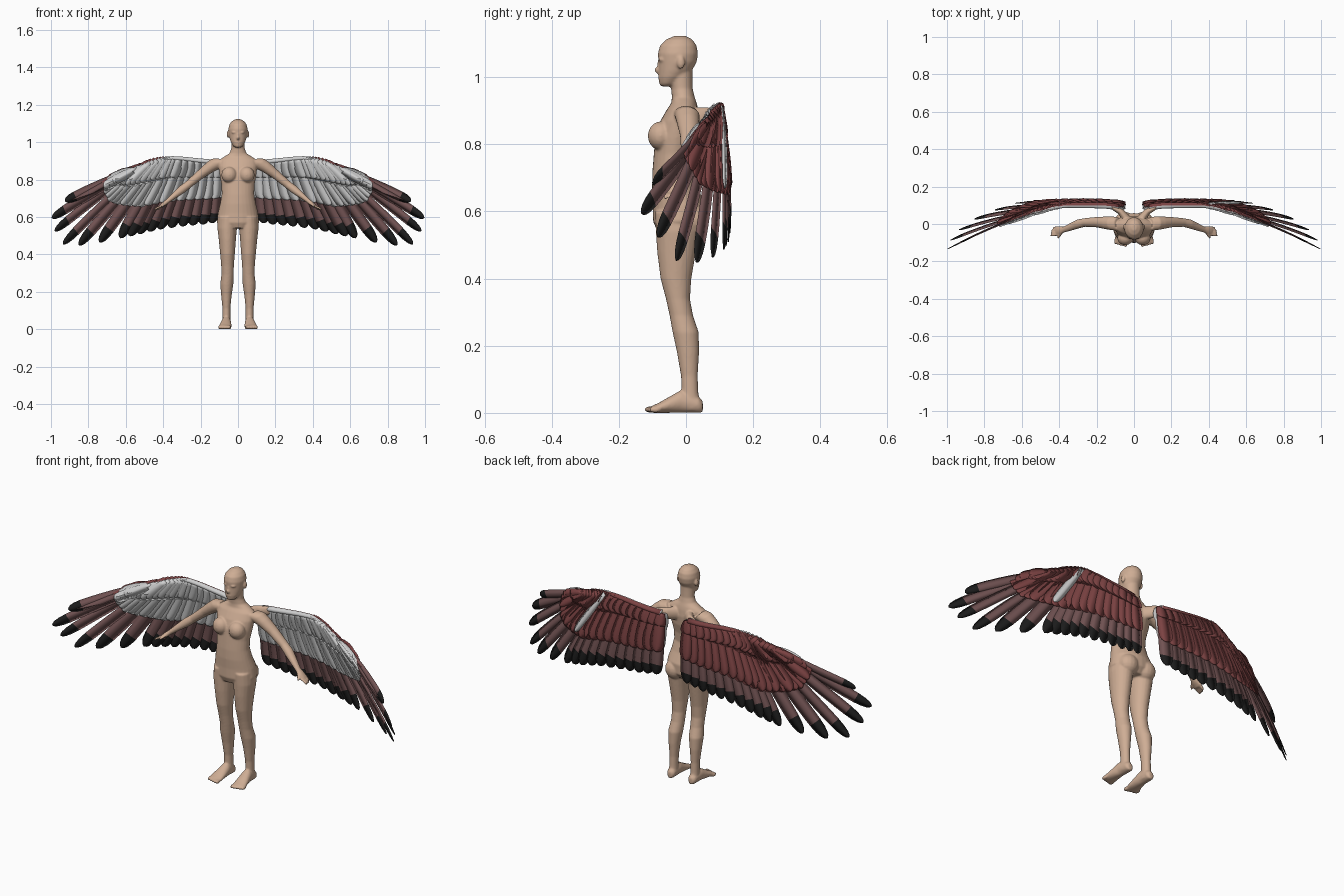
import bpy, bmesh, math
from mathutils import Vector as V

def mat(name, r, g, b):
    m = bpy.data.materials.new(name)
    m.diffuse_color = (r, g, b, 1)
    return m

SKIN = mat("skin", .62, .42, .30)
RED = mat("dark_red", .20, .055, .055)
MAUVE = mat("dusty_mauve", .165, .085, .085)
BLACK = mat("feather_black", .012, .012, .012)
GREY = mat("pale_grey", .62, .62, .62)
X, Y, Z = V((1, 0, 0)), V((0, 1, 0)), V((0, 0, 1))

def loft(bm, rings, a, b, n=20):
    """Closed tube through rings of (centre, radius along a, radius along b)."""
    loops = [[bm.verts.new(V(c) + a * (ra * math.cos(k * math.tau / n)) + b * (rb * math.sin(k * math.tau / n)))
              for k in range(n)] for c, ra, rb in rings]
    faces = []
    for p, q in zip(loops, loops[1:]):
        for k in range(n):
            faces.append(bm.faces.new((p[k], p[(k + 1) % n], q[(k + 1) % n], q[k])))
    faces += [bm.faces.new(loops[0][::-1]), bm.faces.new(loops[-1])]
    return faces

def ball(bm, c, r):
    vs = bmesh.ops.create_uvsphere(bm, u_segments=16, v_segments=10, radius=1)["verts"]
    for v in vs:
        v.co = V(c) + V((v.co.x * r[0], v.co.y * r[1], v.co.z * r[2]))

def finish(bm, name, mats):
    bmesh.ops.recalc_face_normals(bm, faces=bm.faces[:])
    me = bpy.data.meshes.new(name)
    bm.to_mesh(me)
    bm.free()
    for m in mats:
        me.materials.append(m)
    ob = bpy.data.objects.new(name, me)
    bpy.context.collection.objects.link(ob)
    for p in me.polygons:
        p.use_smooth = True
    return ob

# ---------- body: overlapping lofts fused by a voxel remesh ----------
bm = bmesh.new()
# torso and neck: z, y, half width, half depth
torso = [(.54, -.025, .085, .06), (.57, -.02, .113, .078), (.62, -.02, .108, .078), (.67, -.033, .096, .068),
         (.72, -.04, .087, .06), (.77, -.036, .088, .06), (.82, -.028, .097, .064), (.87, -.018, .104, .058),
         (.905, -.01, .10, .046), (.922, -.006, .075, .038), (.94, -.008, .046, .034),
         (.965, -.012, .036, .032), (1.0, -.015, .036, .034), (1.03, -.015, .035, .034)]
loft(bm, [((0, y, z), a, b) for z, y, a, b in torso], X, Y, 28)
# head
head = [(.972, -.058, .015, .014), (.98, -.053, .026, .026), (1.0, -.042, .038, .04), (1.02, -.032, .045, .05),
        (1.045, -.025, .05, .057), (1.07, -.024, .052, .06), (1.095, -.023, .046, .054),
        (1.112, -.02, .033, .039), (1.123, -.018, .013, .016)]
loft(bm, [((0, y, z), a, b) for z, y, a, b in head], X, Y, 28)
ball(bm, (0, -.081, 1.021), (.009, .013, .011))
ball(bm, (0, -.079, 1.035), (.006, .007, .018))
ball(bm, (0, -.076, .999), (.016, .008, .007))
ball(bm, (0, -.068, .982), (.015, .012, .01))
for s in (1, -1):
    ball(bm, (s * .053, -.015, 1.043), (.007, .012, .019))          # ear
    ball(bm, (s * .019, -.071, 1.052), (.016, .012, .006))          # brow
    ball(bm, (s * .047, -.075, .825), (.042, .039, .043))           # breast
    ball(bm, (s * .05, .02, .575), (.05, .045, .05))                # buttock
    # leg: x, y, z, half width, half depth
    leg = [(.055, -.022, .60, .052, .07), (.058, -.025, .54, .052, .065), (.057, -.028, .48, .046, .058),
           (.056, -.03, .40, .039, .046), (.056, -.024, .34, .034, .036), (.056, -.014, .29, .033, .035),
           (.06, -.001, .24, .035, .039), (.062, .006, .18, .028, .033), (.062, .01, .11, .021, .025),
           (.062, .012, .06, .021, .025), (.062, .016, .01, .022, .028)]
    loft(bm, [((s * x, y, z), a, b) for x, y, z, a, b in leg], X, Y)
    # foot and toes: y, x, z, half width
    foot = [(.05, .062, .018, .013), (.038, .062, .024, .022), (-.015, .063, .034, .026),
            (-.05, .066, .024, .031), (-.085, .069, .014, .035), (-.1, .07, .011, .034)]
    loft(bm, [((s * x, y, z), a, z) for y, x, z, a in foot], X, Z)
    for k in range(5):
        ball(bm, (s * (.044 + .0135 * k), -.106 + .0035 * k, .01), (.0085, .018, .01))
    # arm: x, y, z, half thickness, half depth
    arm = [(.085, .0, .892, .03, .036), (.12, .004, .884, .035, .037), (.15, .006, .866, .031, .034),
           (.2, .01, .828, .025, .028), (.265, .008, .774, .021, .023), (.30, .0, .747, .022, .025),
           (.345, -.018, .711, .016, .02), (.375, -.03, .686, .012, .016), (.395, -.035, .67, .012, .023),
           (.415, -.038, .654, .009, .024)]
    across = V((s * .65, 0, .76))
    loft(bm, [((s * x, y, z), a, b) for x, y, z, a, b in arm], across, Y)
    for k in range(4):
        y = -.058 + .0135 * k
        e = (.446, .444, .44, .432)[k]
        loft(bm, [((s * .405, y + .001, .661), .0065, .0065), ((s * (e - .01), y - .002, .647), .0065, .0062),
                  ((s * e, y - .004, .637), .0045, .0045)], across, Y, 10)
    loft(bm, [((s * .385, -.042, .678), .008, .008), ((s * .4, -.064, .664), .007, .007),
              ((s * .408, -.077, .654), .005, .005)], across, V((s * .7, .7, 0)), 10)
    # stub joining the back to the wing
    loft(bm, [((s * .035, .02, .875), .035, .025), ((s * .07, .065, .88), .03, .018),
              ((s * .12, .092, .885), .022, .011)], Z, V((-s * .7, .7, 0)))
body = finish(bm, "body", [SKIN])
rm = body.modifiers.new("fuse", 'REMESH')
rm.mode, rm.voxel_size, rm.use_smooth_shade = 'VOXEL', .0042, True
sm = body.modifiers.new("soften", 'SMOOTH')
sm.factor, sm.iterations = .5, 5

# ---------- wings: feathers spread between root and tip keys ----------
KEYS = [((.08, .09, .89), (.09, .125, .575)), ((.15, .098, .895), (.19, .13, .56)),
        ((.22, .1, .902), (.30, .132, .55)), ((.29, .1, .91), (.42, .13, .535)),
        ((.35, .1, .914), (.53, .126, .51)), ((.38, .098, .912), (.63, .112, .488)),
        ((.41, .093, .906), (.74, .078, .465)), ((.45, .085, .895), (.85, .03, .45)),
        ((.49, .075, .88), (.935, -.03, .455)), ((.53, .065, .866), (.98, -.085, .525)),
        ((.56, .055, .852), (.995, -.133, .595)), ((.57, .052, .849), (.925, -.10, .685))]
LAST = len(KEYS) - 1

def key(u):
    u = min(max(u, 0), LAST)
    i = min(int(u), LAST - 1)
    return [V(KEYS[i][k]).lerp(V(KEYS[i + 1][k]), u - i) for k in (0, 1)]

# blade outline: position along the feather, share of the half width
OUTLINE = [(0, .6), (.2, .8), (.4, .95), (.6, 1), (.75, 1), (.84, .97), (.91, .86), (.96, .65), (.985, .42), (1, .12)]

def blade(bm, u, share, half, lift, tilt, dark_from=2, slot=0):
    """Thin feather with a diamond section; lift moves it off the wing (+ is the back)."""
    root, tip = key(u)
    r0, t0 = key(u - .3)
    r1, t1 = key(u + .3)
    along = tip - root
    l = along.normalized()
    w = r1.lerp(t1, .7) - r0.lerp(t0, .7)
    w = (w - l * w.dot(l)).normalized()
    n = w.cross(l)
    wt = (w + n * tilt).normalized()
    rings = []
    for s, h in OUTLINE:
        t = s * share
        c = root + along * t + n * (.04 * t * (1 - t) + lift)
        rings.append([bm.verts.new(c + d) for d in (wt * half * h, n * .002, -wt * half * h, -n * .002)])
    for i, (p, q) in enumerate(zip(rings, rings[1:])):
        for k in range(4):
            f = bm.faces.new((p[k], p[(k + 1) % 4], q[(k + 1) % 4], q[k]))
            f.material_index = 1 if OUTLINE[i][0] >= dark_from else slot
    bm.faces.new(rings[0][::-1]).material_index = slot
    bm.faces.new(rings[-1]).material_index = 1 if dark_from < 1 else slot

def covert_share(u):
    return .62 - .29 * max(0, (u - 5) / 6)

def mirrored(bm, s):
    for v in bm.verts:
        v.co.x *= s

FLIGHT = [i / 2 for i in range(10)] + list(range(5, LAST + 1))
COVERT = [i / 2 for i in range(2 * LAST + 1)]

for s, side in ((1, "left"), (-1, "right")):
    # long flight feathers with black tips
    bm = bmesh.new()
    for u in FLIGHT:
        blade(bm, u, 1, .037 if u < 5 else .032 if u < 8 else .027, 0, .1, dark_from=.84)
    mirrored(bm, s)
    finish(bm, side + "_flight_feathers", [MAUVE, BLACK])

    # red coverts on the back: a long and a short row
    bm = bmesh.new()
    for u in COVERT:
        half = .038 if u < 8 else .03
        blade(bm, u, covert_share(u), half, .007, .07)
        blade(bm, u, .2, half, .011, .07)
    if s > 0:
        blade(bm, 5.6, .56, .02, .014, 0, slot=1)     # single pale feather
    mirrored(bm, s)
    finish(bm, side + "_back_coverts", [RED, GREY])

    # grey coverts on the front
    bm = bmesh.new()
    for u in COVERT:
        half = .038 if u < 8 else .03
        blade(bm, u, covert_share(u) - .02, half, -.007, .07)
        blade(bm, u, .25, half, -.011, .07)
    mirrored(bm, s)
    finish(bm, side + "_front_coverts", [GREY])

    # rounded leading edge, red behind and grey in front
    bm = bmesh.new()
    loft(bm, [(key(u)[0], .017 - .0008 * u, .014 - .0007 * u) for u in range(LAST + 1)], Y, Z, 16)
    mirrored(bm, s)
    bmesh.ops.recalc_face_normals(bm, faces=bm.faces[:])
    for f in bm.faces:
        f.material_index = 1 if f.normal.y < .15 else 0
    finish(bm, side + "_leading_edge", [RED, GREY])
